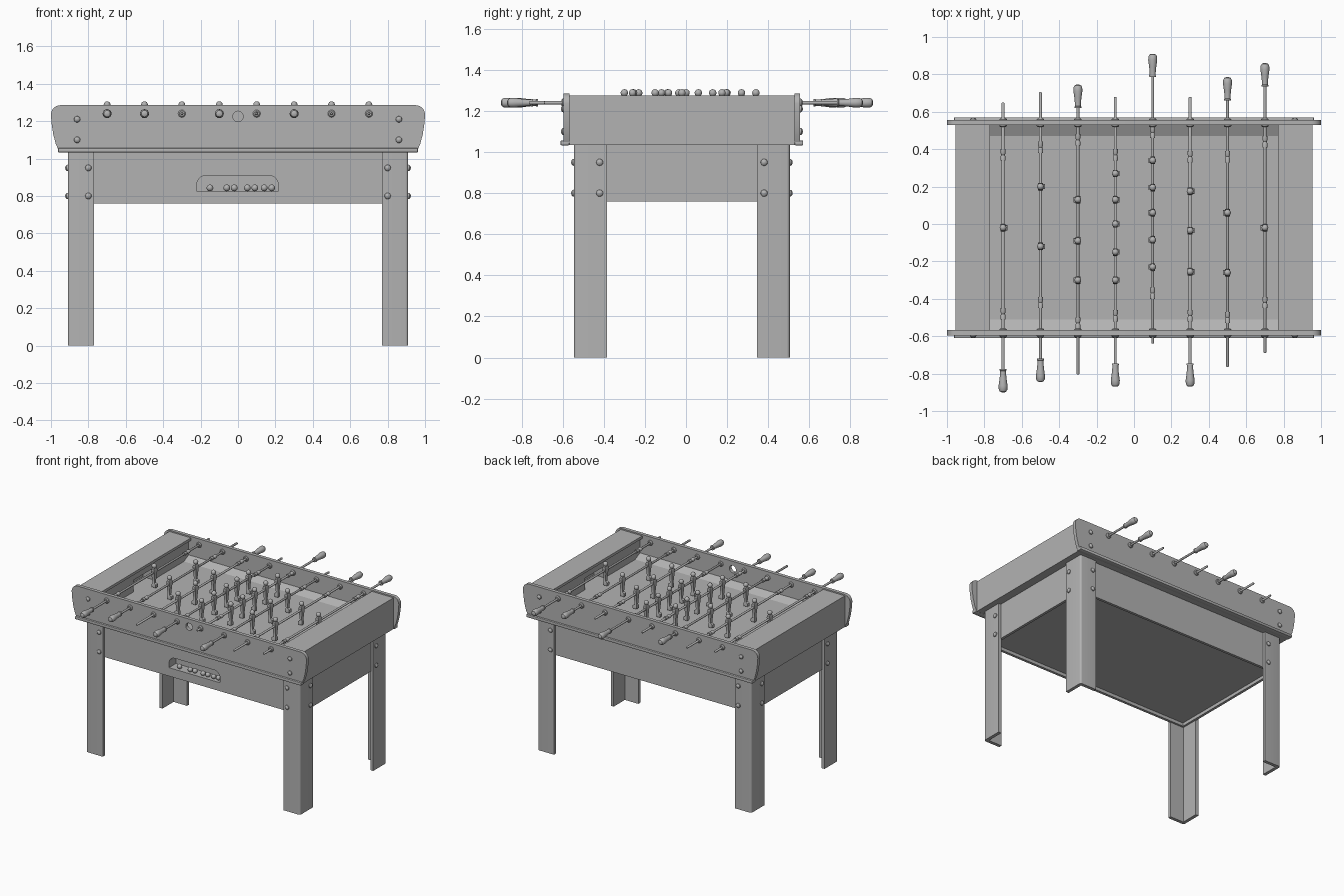
import bpy, bmesh, math
from mathutils import Vector

cube = bpy.data.objects.get("Cube")
if cube:
    bpy.data.objects.remove(cube, do_unlink=True)

mat = bpy.data.materials.new("plain_grey")
mat.use_nodes = True
GREY = (0.45, 0.45, 0.45, 1)
mat.diffuse_color = GREY
mat.node_tree.nodes["Principled BSDF"].inputs["Base Color"].default_value = GREY

C = -0.02          # middle of the table in y
ROD_Z = 1.24
FIELD_Z = 1.11
made = []


def link(name, mesh, loc=(0, 0, 0)):
    ob = bpy.data.objects.new(name, mesh)
    ob.location = loc
    bpy.context.collection.objects.link(ob)
    made.append(ob)
    return ob


def finish(name, bm, bevel=0):
    bmesh.ops.recalc_face_normals(bm, faces=bm.faces)
    if bevel:
        bmesh.ops.bevel(bm, geom=bm.edges[:], offset=bevel, segments=2,
                        profile=0.5, affect='EDGES')
    mesh = bpy.data.meshes.new(name)
    bm.to_mesh(mesh)
    bm.free()
    mesh.materials.append(mat)
    return link(name, mesh)


def loft(name, rings, bevel=0):
    """Skin equal-sized rings of points and cap both ends."""
    bm = bmesh.new()
    vs = [[bm.verts.new(p) for p in ring] for ring in rings]
    n = len(vs[0])
    for a, b in zip(vs, vs[1:]):
        for i in range(n):
            j = (i + 1) % n
            bm.faces.new((a[i], a[j], b[j], b[i]))
    bm.faces.new(vs[0])
    bm.faces.new(vs[-1])
    return finish(name, bm, bevel)


def box(name, lo, hi, bevel=0):
    rings = [[(lo[0], lo[1], z), (hi[0], lo[1], z), (hi[0], hi[1], z),
              (lo[0], hi[1], z)] for z in (lo[2], hi[2])]
    return loft(name, rings, bevel)


def lathe(name, base, axis, profile, sides=16):
    """Turn (distance, radius) pairs around an axis from a base point."""
    axis = Vector(axis).normalized()
    u = axis.orthogonal().normalized()
    v = axis.cross(u)
    turn = [2 * math.pi * i / sides for i in range(sides)]
    return loft(name, [[Vector(base) + axis * t + (u * math.cos(a) + v * math.sin(a)) * r
                        for a in turn] for t, r in profile])


def ball(name, loc, r):
    bm = bmesh.new()
    bmesh.ops.create_uvsphere(bm, u_segments=16, v_segments=10, radius=r)
    ob = finish(name, bm)
    ob.location = loc
    return ob


def arc(cx, cz, r, start, end, n=6):
    return [(cx + r * math.cos(math.radians(start + (end - start) * i / n)),
             cz + r * math.sin(math.radians(start + (end - start) * i / n)))
            for i in range(n + 1)]


def cut(target, cutter):
    cutter.hide_render = True
    mod = target.modifiers.new("cut", 'BOOLEAN')
    mod.object = cutter
    mod.solver = 'EXACT'
    bpy.context.view_layer.objects.active = target
    bpy.ops.object.modifier_apply(modifier=mod.name)
    made.remove(cutter)
    bpy.data.objects.remove(cutter, do_unlink=True)


# Lower cabinet with a recessed underside and a ball slot
apron = box("cabinet", (-0.89, C - 0.505, 0.76), (0.89, C + 0.505, 1.04))
cut(apron, box("underside_cutter", (-0.87, C - 0.485, 0.7), (0.87, C + 0.485, 0.785)))
slot = [(-0.22, 0.825), (0.215, 0.825)] + arc(0.165, 0.86, 0.05, 0, 90) + arc(-0.17, 0.86, 0.05, 90, 180)
cut(apron, loft("slot_cutter", [[(x, y, z) for x, z in slot] for y in (C - 0.6, C - 0.42)]))
for x in (-0.15, -0.06, -0.02, 0.05, 0.09, 0.14, 0.18):
    ball("ball", (x, C - 0.475, 0.843), 0.018)

# Angled corner legs with bolts
BOLT = [(0, 0.017), (0.006, 0.016), (0.011, 0.011), (0.014, 0.003)]
for sx in (-1, 1):
    for sy in (-1, 1):
        shape = [(0.77, 0.525)] + arc(0.895, 0.51, 0.015, 90, 0, 4) + [
            (0.91, 0.365), (0.885, 0.365), (0.885, 0.5), (0.77, 0.5)]
        loft("leg", [[(sx * x, C + sy * y, z) for x, y in shape] for z in (0, 1.04)])
        for z in (0.8, 0.95):
            lathe("leg_bolt", (sx * 0.8, C + sy * 0.525, z), (0, sy, 0), BOLT)
            lathe("leg_bolt", (sx * 0.91, C + sy * 0.4, z), (sx, 0, 0), BOLT)
        for z in (1.1, 1.21):
            lathe("panel_bolt", (sx * 0.86, C + sy * 0.575, z), (0, sy, 0), BOLT)

# Playing field with sloped borders
box("playing_field", (-0.955, C - 0.55, 1.035), (0.955, C + 0.55, FIELD_Z))
for s in (-1, 1):
    wedge = [(0.55, FIELD_Z), (0.49, FIELD_Z), (0.55, FIELD_Z + 0.03)]
    loft("sloped_border", [[(x, C + s * y, z) for y, z in wedge] for x in (-0.79, 0.79)])

# Long side panels with curved ends, and the ledges under them
half = [(0.96, 1.045), (0.975, 1.08), (0.988, 1.13), (0.997, 1.19)] + arc(0.95, 1.235, 0.05, 0, 90)
outline = half + [(-x, z) for x, z in reversed(half)]
for s, label in ((-1, "front"), (1, "back")):
    panel = loft(label + "_panel", [[(x, C + s * y, z) for x, z in outline] for y in (0.548, 0.575)])
    if s < 0:
        cut(panel, lathe("hole_cutter", (0, C - 0.7, 1.225), (0, 1, 0), [(0, 0.028), (0.3, 0.028)], 24))
    a, b = sorted((C + s * 0.548, C + s * 0.59))
    box(label + "_ledge", (-0.962, a, 1.033), (0.962, b, 1.056), 0.004)

# End boxes with goals and lids
for s in (-1, 1):
    def span(p, q):
        return sorted((s * p, s * q))
    a, b = span(0.79, 0.955)
    end = box("end_box", (a, C - 0.55, 1.035), (b, C + 0.55, 1.258))
    a, b = span(0.7, 0.88)
    cut(end, box("goal_cutter", (a, C - 0.12, FIELD_Z), (b, C + 0.12, 1.2)))
    a, b = span(0.77, 0.955)
    box("end_lid", (a, C - 0.55, 1.255), (b, C + 0.55, 1.275))


# Player figure: stacked rectangular sections and a round head
def rect(z, wx, wy, dx=0):
    return [(dx - wx, -wy, z), (dx + wx, -wy, z), (dx + wx, wy, z), (dx - wx, wy, z)]


body = loft("player_body", [
    rect(-0.112, 0.017, 0.014, 0.006), rect(-0.09, 0.017, 0.014, 0.006),
    rect(-0.08, 0.008, 0.01), rect(-0.045, 0.01, 0.013), rect(-0.02, 0.013, 0.014),
    rect(0.015, 0.013, 0.02), rect(0.028, 0.01, 0.018), rect(0.034, 0.006, 0.007)])
head = ball("player_head", (0, 0, 0.048), 0.018)
patterns = [body, head]

# Rods: x, handle tip, players, bumpers
rods = [
    (-0.7, -0.9, (-0.02,), (0.37, -0.48)),
    (-0.5, -0.845, (0.2, -0.12), (0.41, -0.42)),
    (-0.3, 0.745, (0.13, -0.09, -0.3), (0.45, -0.53)),
    (-0.1, -0.87, (0.27, 0.13, 0, -0.15, -0.3), (0.37, -0.49)),
    (0.1, 0.91, (0.34, 0.195, 0.06, -0.085, -0.23), (0.49, -0.37)),
    (0.3, -0.87, (0.175, -0.035, -0.255), (0.36, -0.49)),
    (0.5, 0.785, (0.06, -0.26), (0.36, -0.5)),
    (0.7, 0.86, (-0.02,), (0.44, -0.42))]
HANDLE = [(0, 0.008), (0.004, 0.017), (0.015, 0.023), (0.035, 0.024), (0.07, 0.019),
          (0.1, 0.016), (0.115, 0.016), (0.117, 0.019), (0.125, 0.018)]
for x, tip, players, bumpers in rods:
    d = -1 if tip > 0 else 1
    lathe("rod", (x, tip + d * 0.02, ROD_Z), (0, d, 0), [(0, 0.008), (1.525, 0.008), (1.53, 0.005)], 12)
    lathe("handle", (x, tip, ROD_Z), (0, d, 0), HANDLE)
    for y in bumpers:
        lathe("bumper", (x, y - 0.03, ROD_Z), (0, 1, 0),
              [(0, 0.014), (0.02, 0.014), (0.03, 0.01), (0.04, 0.014), (0.06, 0.014)], 12)
    for s in (-1, 1):
        lathe("bushing", (x, C + s * 0.562 - 0.024, ROD_Z), (0, 1, 0),
              [(0, 0.014), (0.006, 0.02), (0.042, 0.02), (0.048, 0.014)])
    for y in players:
        for part, dz in ((body, 0), (head, 0.048)):
            copy = link(part.name.split(".")[0], part.data, (x, y, ROD_Z + dz))
            copy.rotation_euler.z = 0 if d > 0 else math.pi
for p in patterns:
    made.remove(p)
    bpy.data.objects.remove(p, do_unlink=True)

# Smooth the rounded parts, keeping edges sharp
bpy.ops.object.select_all(action='DESELECT')
for ob in made:
    ob.select_set(True)
bpy.context.view_layer.objects.active = made[0]
bpy.ops.object.shade_smooth_by_angle(angle=math.radians(35))
